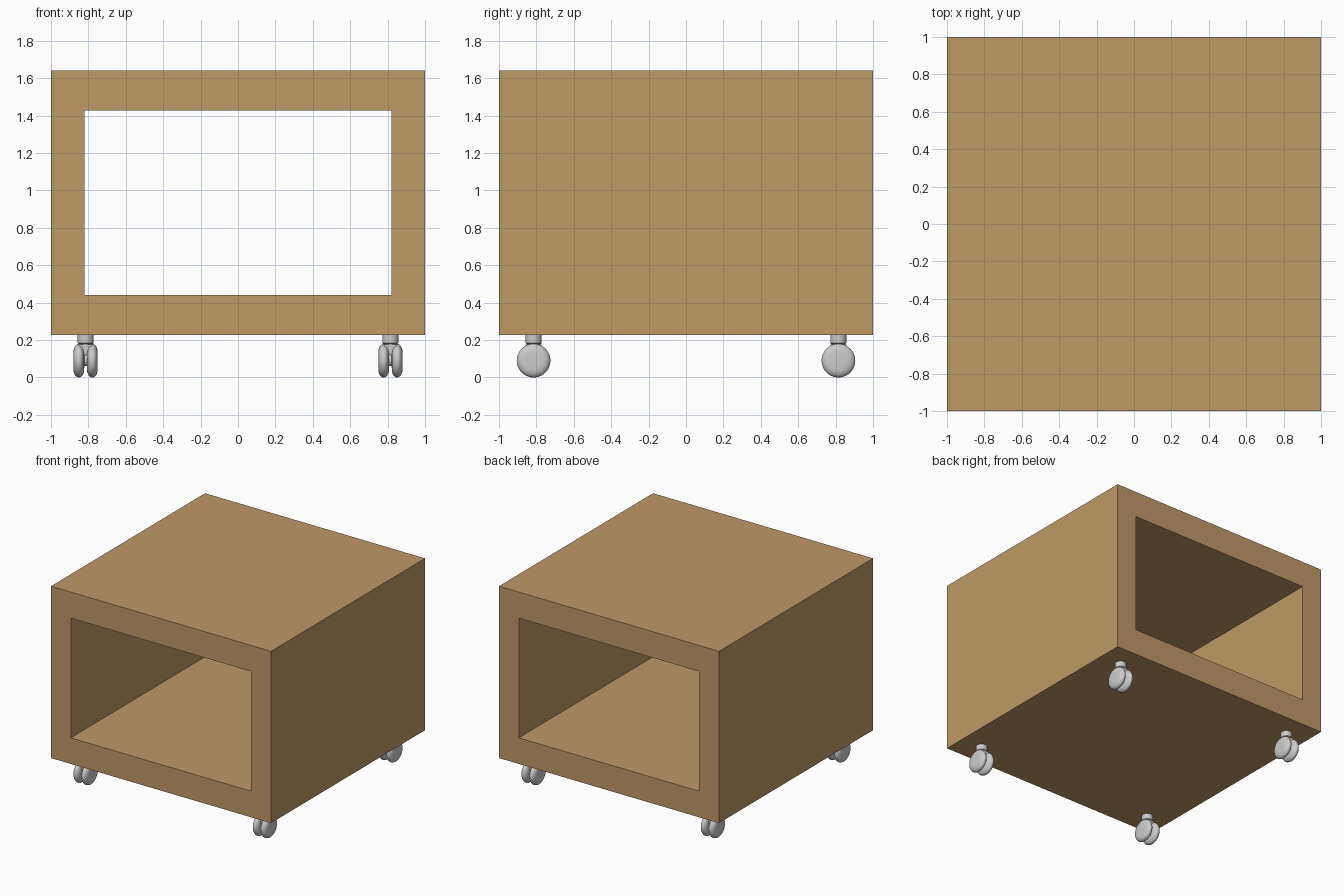
import bpy, bmesh, math
from mathutils import Matrix

if "Cube" in bpy.data.objects:
    bpy.data.objects.remove(bpy.data.objects["Cube"])


def material(name, rgb):
    m = bpy.data.materials.new(name)
    m.diffuse_color = (*rgb, 1)
    m.use_nodes = True
    m.node_tree.nodes["Principled BSDF"].inputs["Base Color"].default_value = m.diffuse_color
    return m


wood = material("tan wood", (0.52, 0.32, 0.135))
metal = material("light grey", (0.60, 0.60, 0.60))


def finish(name, bm, mat, smooth=False):
    bmesh.ops.recalc_face_normals(bm, faces=bm.faces)
    me = bpy.data.meshes.new(name)
    bm.to_mesh(me)
    bm.free()
    me.materials.append(mat)
    ob = bpy.data.objects.new(name, me)
    bpy.context.collection.objects.link(ob)
    if smooth:
        bpy.ops.object.select_all(action='DESELECT')
        bpy.context.view_layer.objects.active = ob
        ob.select_set(True)
        bpy.ops.object.shade_smooth_by_angle(angle=math.radians(35))
    return ob


def lathe(bm, profile, matrix, n=40):
    """Revolve (radius, height) points around z, capped, then place."""
    rings = [[bm.verts.new(matrix @ Matrix.Rotation(2 * math.pi * i / n, 4, 'Z')
                           @ Matrix.Translation((r, 0, h)).translation)
              for i in range(n)] for r, h in profile]
    for a, b in zip(rings, rings[1:]):
        for i in range(n):
            j = (i + 1) % n
            bm.faces.new((a[i], a[j], b[j], b[i]))
    bm.faces.new(rings[0])
    bm.faces.new(rings[-1])


# Cabinet: thick rectangular tube open at front and back
bm = bmesh.new()


def rect(x, z0, z1, y):
    return [bm.verts.new((px, y, pz)) for px, pz in
            ((-x, z0), (x, z0), (x, z1), (-x, z1))]


loops = [rect(1, 0.228, 1.64, -1), rect(1, 0.228, 1.64, 1),
         rect(0.82, 0.442, 1.426, 1), rect(0.82, 0.442, 1.426, -1)]
for k in range(4):
    a, b = loops[k], loops[(k + 1) % 4]
    for i in range(4):
        j = (i + 1) % 4
        bm.faces.new((a[i], a[j], b[j], b[i]))
finish("cabinet_shell", bm, wood)

# Casters: stem, central hood block and twin rounded wheels
steps = [math.radians(-75 + 15 * i) for i in range(11)]
wheel = [(0.045 + 0.045 * math.cos(t), 0.029 * math.sin(t)) for t in steps]
wheel = [(0.035, -0.029)] + wheel + [(0.035, 0.029)]
to_x = Matrix.Rotation(math.pi / 2, 4, 'Y')

for side, sx in (("left", -1), ("right", 1)):
    for end, sy in (("front", -1), ("back", 1)):
        x, y = 0.815 * sx, 0.815 * sy
        base = Matrix.Translation((x, y, 0))
        bm = bmesh.new()
        lathe(bm, [(0.036, 0.12), (0.036, 0.178), (0.043, 0.184), (0.043, 0.23)],
              base)
        finish(f"{end}_{side}_caster_stem", bm, metal, True)

        bm = bmesh.new()
        bmesh.ops.create_cube(bm, size=1, matrix=base @ Matrix.Translation((0, 0, 0.148))
                              @ Matrix.Diagonal((0.07, 0.085, 0.056, 1)))
        lathe(bm, [(0.03, -0.04), (0.03, 0.04)],
              Matrix.Translation((x, y, 0.09)) @ to_x, 24)
        finish(f"{end}_{side}_caster_fork", bm, metal, True)

        bm = bmesh.new()
        for w in (-0.036, 0.036):
            lathe(bm, wheel, Matrix.Translation((x + w, y, 0.09)) @ to_x)
        finish(f"{end}_{side}_caster_wheels", bm, metal, True)
